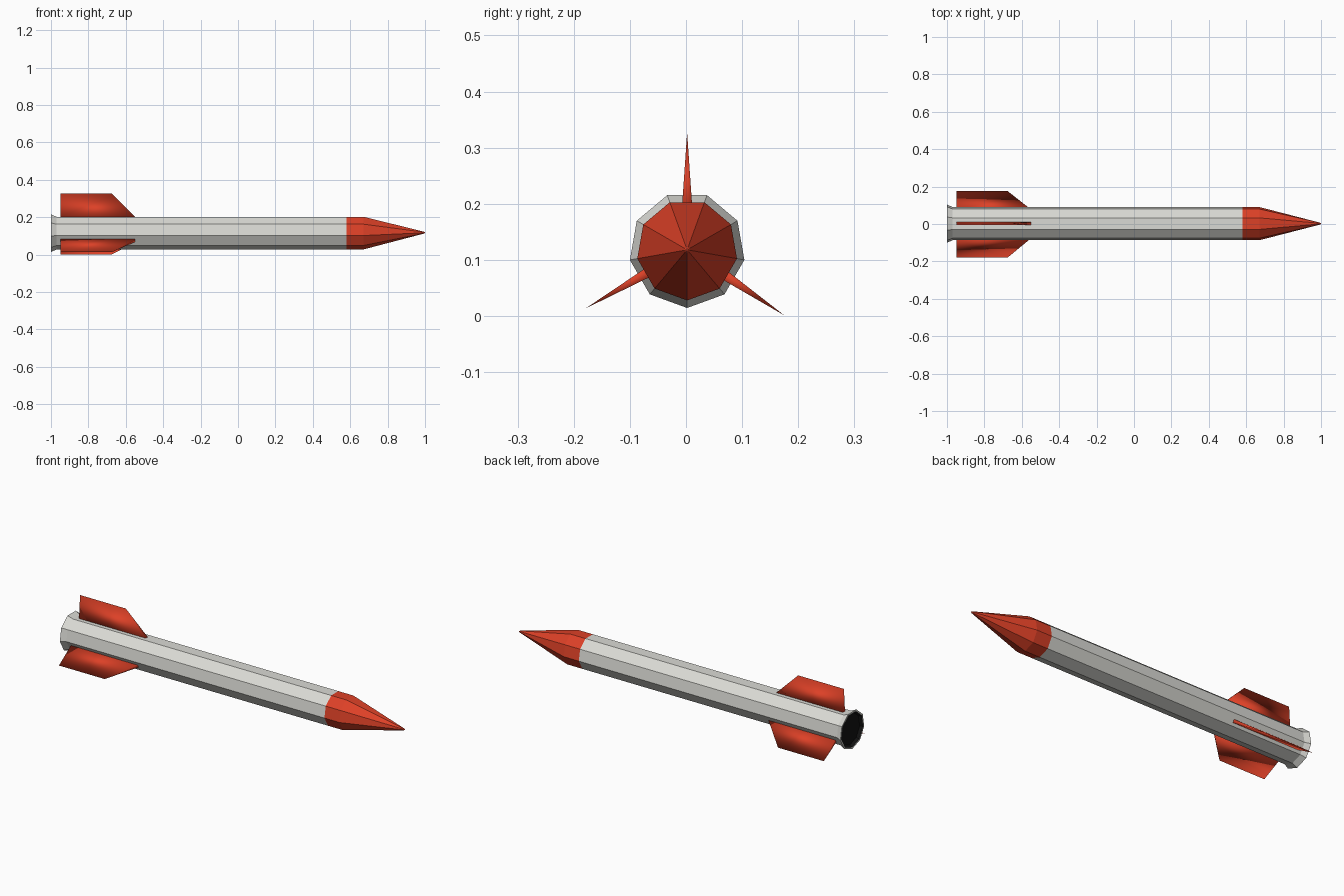
import bpy, bmesh, math

if "Cube" in bpy.data.objects:
    bpy.data.objects.remove(bpy.data.objects["Cube"])

CY, CZ = 0.002, 0.118      # body axis
SIDES = 9


def material(name, rgb):
    m = bpy.data.materials.new(name)
    m.diffuse_color = (*rgb, 1)
    m.use_nodes = True
    m.node_tree.nodes["Principled BSDF"].inputs["Base Color"].default_value = m.diffuse_color
    return m


GREY = material("light grey", (0.70, 0.70, 0.66))
RED = material("red", (0.72, 0.052, 0.020))
BLACK = material("black", (0.006, 0.006, 0.006))


def finish(name, bm, mat, smooth=False):
    bmesh.ops.recalc_face_normals(bm, faces=bm.faces)
    mesh = bpy.data.meshes.new(name)
    bm.to_mesh(mesh)
    bm.free()
    mesh.materials.append(mat)
    for p in mesh.polygons:
        p.use_smooth = smooth
    ob = bpy.data.objects.new(name, mesh)
    bpy.context.collection.objects.link(ob)
    return ob


def lathe(name, profile, mat, cap_end=False):
    """Nine-sided tube along x through (x, radius) stations."""
    bm = bmesh.new()
    rings = []
    for x, r in profile:
        ring = []
        for k in range(SIDES):
            a = math.radians(-90 + 360 / SIDES * k)
            ring.append(bm.verts.new((x, CY + r * math.cos(a), CZ + r * math.sin(a))))
        rings.append(ring)
    for a, b in zip(rings, rings[1:]):
        for i in range(SIDES):
            j = (i + 1) % SIDES
            bm.faces.new((a[i], a[j], b[j], b[i]))
    if cap_end:
        bm.faces.new(rings[-1])
    return finish(name, bm, mat)


# Body with flared tail rim
lathe("body", [(-1.0, 0.094), (-1.0, 0.1036), (-0.97, 0.0902), (0.58, 0.0902)], GREY)

# Nose: short collar and pointed cone
lathe("nose_cone", [(0.58, 0.0902), (0.67, 0.0902), (0.995, 0.005), (1.0, 0.002)], RED, True)

# Dark recessed exhaust
lathe("exhaust", [(-1.0, 0.094), (-0.985, 0.086)], BLACK, True)


# Wedge-shaped fins: thick root, knife edge at the tip
def fin(name, degrees):
    a = math.radians(degrees)
    c, s = math.cos(a), math.sin(a)
    root, tip, half = 0.075, 0.209, 0.0092
    bm = bmesh.new()

    def vert(x, r, t):
        return bm.verts.new((x, CY + r * c - t * s, CZ + r * s + t * c))

    back = [vert(-0.95, root, -half), vert(-0.95, root, half), vert(-0.95, tip, 0)]
    front = [vert(-0.54, root, -half), vert(-0.54, root, half), vert(-0.675, tip, 0)]
    bm.faces.new(back)
    bm.faces.new(front)
    for i in range(3):
        j = (i + 1) % 3
        bm.faces.new((back[i], back[j], front[j], front[i]))
    finish(name, bm, RED, smooth=True)


for label, angle in (("top", 90), ("left", 210), ("right", -34)):
    fin(label + "_fin", angle)
